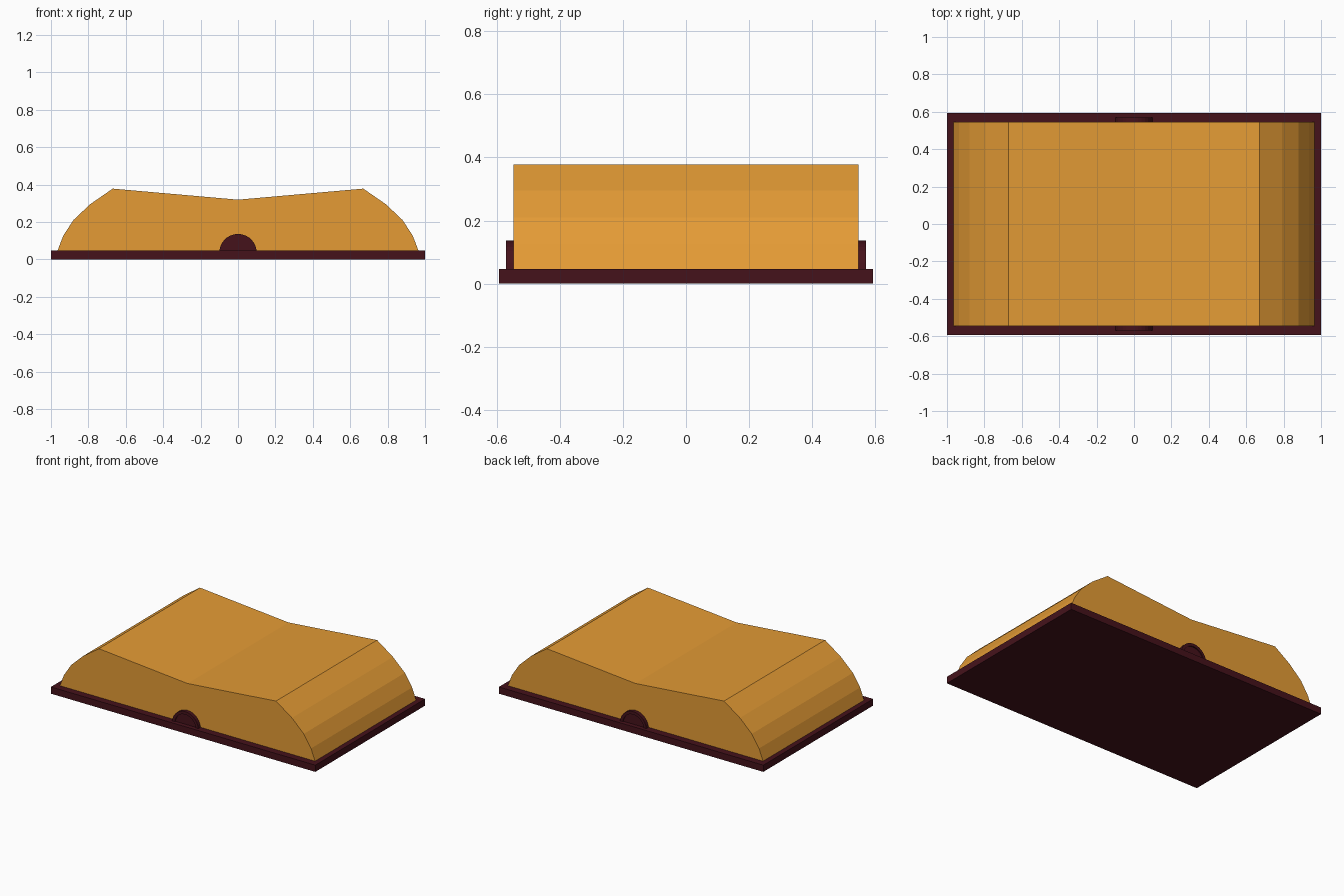
import bpy, math

if "Cube" in bpy.data.objects:
    bpy.data.objects.remove(bpy.data.objects["Cube"])


def material(name, color):
    m = bpy.data.materials.new(name)
    m.diffuse_color = (*color, 1)
    m.use_nodes = True
    m.node_tree.nodes["Principled BSDF"].inputs["Base Color"].default_value = m.diffuse_color
    return m


def extrude_profile(name, profile, y0, y1, mat):
    """Prism from an x-z outline, running from y0 to y1."""
    n = len(profile)
    verts = [(x, y, z) for y in (y0, y1) for x, z in profile]
    faces = [list(range(n)), list(range(2 * n - 1, n - 1, -1))]
    faces += [(i, i + n, (i + 1) % n + n, (i + 1) % n) for i in range(n)]
    mesh = bpy.data.meshes.new(name)
    mesh.from_pydata(verts, [], faces)
    mesh.materials.append(mat)
    obj = bpy.data.objects.new(name, mesh)
    bpy.context.collection.objects.link(obj)
    return obj


def arc(r, cz, z0, steps=14):
    """Arc points from right to left, ending on the level z0."""
    a0 = math.asin((z0 - cz) / r)
    angles = [a0 + (math.pi - 2 * a0) * i / steps for i in range(steps + 1)]
    return [(r * math.cos(a), cz + r * math.sin(a)) for a in angles]


amber = material("amber", (0.78, 0.33, 0.036))
maroon = material("maroon", (0.06, 0.006, 0.011))

# Base plate
extrude_profile("base_plate", [(-1, 0), (1, 0), (1, 0.046), (-1, 0.046)],
                -0.593, 0.593, maroon)

# Body with rounded ends and a shallow V on top
right = [(0.965, 0.046), (0.935, 0.125), (0.88, 0.21), (0.79, 0.295), (0.67, 0.378)]
left = [(-x, z) for x, z in reversed(right)]
extrude_profile("body", right + [(0, 0.319)] + left, -0.546, 0.546, amber)

# Half-round tabs front and back: raised rim around a slightly sunken disc
for label, s in (("front", -1), ("back", 1)):
    y0, y1, y2 = sorted((s * 0.54, s * 0.57)) + [s * 0.563]
    rim = arc(0.1, 0.036, 0.046) + arc(0.08, 0.036, 0.046)[::-1]
    extrude_profile(label + "_tab_rim", rim, y0, y1, maroon)
    d0, d1 = sorted((s * 0.54, y2))
    extrude_profile(label + "_tab_disc", arc(0.08, 0.036, 0.046), d0, d1, maroon)
